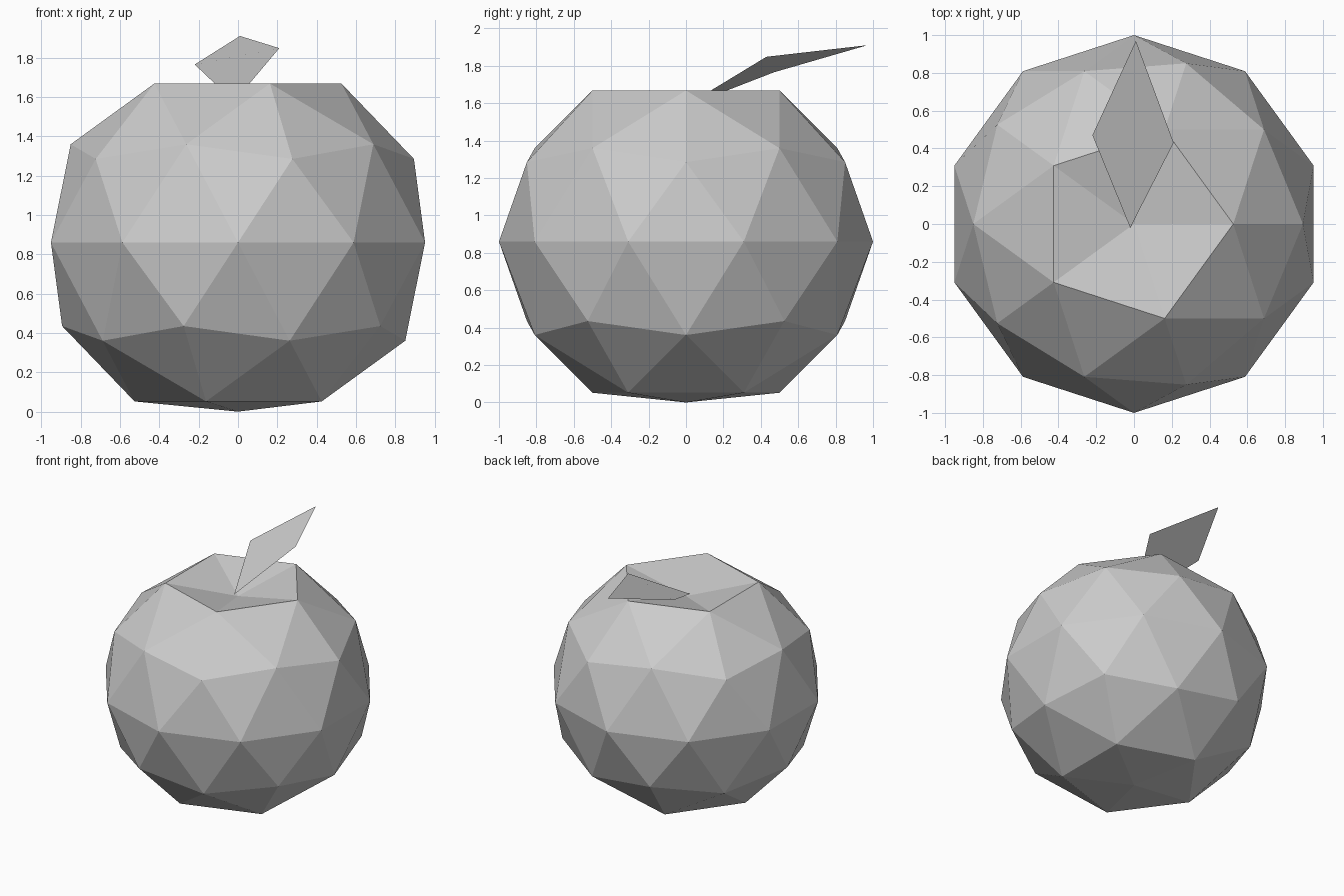
import bpy
import bmesh
from mathutils import Matrix

if "Cube" in bpy.data.objects:
    bpy.data.objects.remove(bpy.data.objects["Cube"])

CENTRE_Z = 0.86


def add_object(name, bm):
    mesh = bpy.data.meshes.new(name)
    bm.to_mesh(mesh)
    bm.free()
    obj = bpy.data.objects.new(name, mesh)
    bpy.context.collection.objects.link(obj)
    return obj


# Fruit body: squashed icosphere with a dimpled top and flattened base
bm = bmesh.new()
bmesh.ops.create_icosphere(bm, subdivisions=2, radius=1.0)
bmesh.ops.transform(
    bm, verts=bm.verts,
    matrix=Matrix.Translation((0, 0, CENTRE_Z)) @ Matrix.Diagonal((1, 1, 0.95, 1)))
max(bm.verts, key=lambda v: v.co.z).co.z = 1.56
min(bm.verts, key=lambda v: v.co.z).co.z = 0.0
add_object("fruit_body", bm)

# Leaf: a single bent diamond rising out of the dimple
bm = bmesh.new()
outline = [(-0.22, 0.47, 1.765), (-0.02, -0.02, 1.575),
           (0.21, 0.43, 1.848), (0.01, 0.97, 1.91)]
bm.faces.new([bm.verts.new(p) for p in outline])
add_object("leaf", bm)
